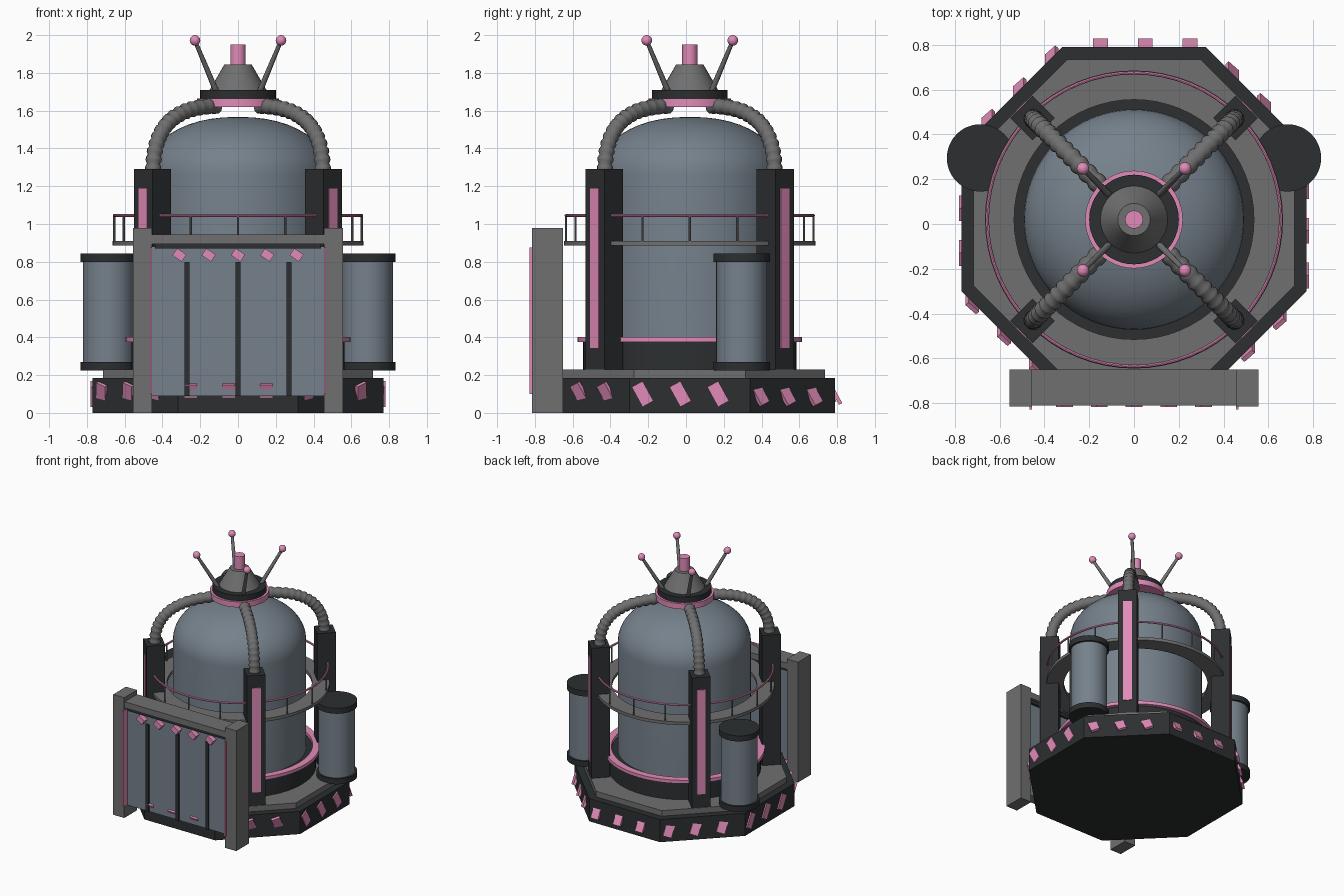
import bpy, bmesh
from math import pi, sin, cos, tan
from mathutils import Matrix, Vector

if "Cube" in bpy.data.objects:
    bpy.data.objects.remove(bpy.data.objects["Cube"])

CY = 0.02  # y of the tower axis


def material(name, rgb):
    m = bpy.data.materials.new(name)
    m.diffuse_color = (*rgb, 1)
    m.use_nodes = True
    m.node_tree.nodes["Principled BSDF"].inputs["Base Color"].default_value = m.diffuse_color
    return m


DARK = material("dark", (0.025, 0.028, 0.03))
GREY = material("grey", (0.16, 0.16, 0.16))
BLUE = material("blue_grey", (0.18, 0.22, 0.26))
PINK = material("pink", (0.75, 0.26, 0.48))
smooth = []


def finish(name, bm, mat, round_=False):
    bmesh.ops.recalc_face_normals(bm, faces=bm.faces)
    me = bpy.data.meshes.new(name)
    bm.to_mesh(me)
    bm.free()
    me.materials.append(mat)
    ob = bpy.data.objects.new(name, me)
    bpy.context.collection.objects.link(ob)
    if round_:
        smooth.append(ob)
    return ob


def box(name, mat, lo, hi):
    lo, hi = Vector(lo), Vector(hi)
    return block(name, mat, hi - lo, Matrix.Translation((lo + hi) / 2))


def block(name, mat, size, matrix):
    bm = bmesh.new()
    bmesh.ops.create_cube(bm, size=1, matrix=matrix @ Matrix.Diagonal((*size, 1)))
    return finish(name, bm, mat)


def lathe(name, mat, profile, at=(0, CY), steps=48, closed=False, turn=0):
    """Spin (radius, z) points about a vertical axis."""
    bm = bmesh.new()
    vs = [bm.verts.new((r * cos(turn), r * sin(turn), z)) for r, z in profile]
    pairs = list(zip(vs, vs[1:])) + ([(vs[-1], vs[0])] if closed else [])
    es = [bm.edges.new(p) for p in pairs]
    bmesh.ops.spin(bm, geom=vs + es, cent=(0, 0, 0), axis=(0, 0, 1), angle=2 * pi, steps=steps)
    bmesh.ops.remove_doubles(bm, verts=bm.verts, dist=1e-4)
    bmesh.ops.translate(bm, verts=bm.verts, vec=(*at, 0))
    return finish(name, bm, mat, steps > 8)


def disc(name, mat, r, z0, z1, r2=None, **kw):
    r2 = r if r2 is None else r2
    return lathe(name, mat, [(0, z0), (r, z0), (r2, z1), (0, z1)], **kw)


def ring(name, mat, r0, r1, z0, z1):
    return lathe(name, mat, [(r0, z0), (r1, z0), (r1, z1), (r0, z1)], closed=True, steps=64)


def rod(name, mat, a, b, r, r2, sides=12):
    a, b = Vector(a), Vector(b)
    d = b - a
    bm = bmesh.new()
    m = Matrix.Translation((a + b) / 2) @ d.to_track_quat('Z', 'Y').to_matrix().to_4x4()
    bmesh.ops.create_cone(bm, cap_ends=True, segments=sides, radius1=r, radius2=r2, depth=d.length, matrix=m)
    return finish(name, bm, mat, True)


# Octagonal base and upper step
K = 1 / cos(pi / 8)
disc("base", DARK, 0.77 * K, 0, 0.185, steps=8, turn=pi / 8)
disc("base_step", GREY, 0.715 * K, 0.185, 0.23, steps=8, turn=pi / 8)

# Hazard blocks round the base, all leaning towards the front
for i in range(8):
    a = i * pi / 4
    for t in (-0.25, -0.05, 0.15):
        pos = (0.77 * cos(a) - t * sin(a), CY + 0.77 * sin(a) + t * cos(a), 0.1)
        m = Matrix.Translation(pos) @ Matrix.Rotation(0.5, 4, 'X') @ Matrix.Rotation(a, 4, 'Z')
        block("base_hazard_block", PINK, (0.02, 0.066, 0.12), m)

# Main tank with domed top
dome = [(0.492 * cos(u) ** 0.9 if u < 1.57 else 0, 1.26 + 0.307 * sin(u)) for u in [k * pi / 24 for k in range(13)]]
lathe("main_tank", BLUE, [(0, 0.23), (0.492, 0.23)] + dome, steps=64)
disc("tank_foot", DARK, 0.565, 0.23, 0.375, steps=64)
ring("tank_foot_ring", PINK, 0.54, 0.595, 0.375, 0.402)

# Walkway, posts and handrail
ring("walkway", GREY, 0.535, 0.665, 0.885, 0.91)
for i in range(16):
    a = i * pi / 8
    x, y = 0.655 * cos(a), CY + 0.655 * sin(a)
    rod("rail_post", GREY, (x, y, 0.91), (x, y, 1.045), 0.006, 0.006, 8)
lathe("handrail", PINK, [(0.655 + 0.008 * cos(k * pi / 4), 1.045 + 0.008 * sin(k * pi / 4)) for k in range(8)],
      closed=True, steps=64)

# Four diagonal pillars, each with light strip, hose and antenna
for i in range(4):
    a = pi / 4 + i * pi / 2
    R = Matrix.Translation((0, CY, 0)) @ Matrix.Rotation(a, 4, 'Z')

    def at(x, z):
        return R @ Vector((x, 0, z))

    block("pillar", DARK, (0.14, 0.14, 1.06), R @ Matrix.Translation((0.64, 0, 0.76)))
    block("pillar_strip", PINK, (0.02, 0.066, 0.85), R @ Matrix.Translation((0.706, 0, 0.765)))

    # Ribbed hose along a bezier arc
    p = [Vector(q) for q in ((0.636, 1.27), (0.636, 1.52), (0.48, 1.62), (0.16, 1.625))]
    cu = bpy.data.curves.new("hose", 'CURVE')
    cu.dimensions = '3D'
    cu.bevel_depth = 1
    cu.bevel_resolution = 3
    cu.use_fill_caps = True
    sp = cu.splines.new('POLY')
    n = 45
    sp.points.add(n - 1)
    for k in range(n):
        t = k / (n - 1)
        q = p[0] * (1 - t) ** 3 + p[1] * 3 * t * (1 - t) ** 2 + p[2] * 3 * t * t * (1 - t) + p[3] * t ** 3
        sp.points[k].co = (*at(q.x, q.y), 1)
        sp.points[k].radius = 0.035 if k % 3 == 0 else 0.043
    cu.materials.append(GREY)
    bpy.context.collection.objects.link(bpy.data.objects.new("hose", cu))

    rod("antenna", GREY, at(0.15, 1.68), at(0.322, 1.97), 0.016, 0.011)
    bm = bmesh.new()
    bmesh.ops.create_uvsphere(bm, u_segments=16, v_segments=10, radius=0.028,
                              matrix=Matrix.Translation(at(0.322, 1.972)))
    finish("antenna_ball", bm, PINK, True)

# Cap on top
disc("cap_ring", PINK, 0.218, 1.62, 1.665)
disc("cap_disc", DARK, 0.2, 1.665, 1.71)
disc("cap_cone", GREY, 0.15, 1.71, 1.845, r2=0.072, steps=32)
disc("cap_light", PINK, 0.04, 1.84, 1.95, steps=24)

# Side tanks
for s in (-1, 1):
    c = (s * 0.685, 0.295)
    disc("side_tank", BLUE, 0.135, 0.25, 0.82, at=c)
    disc("side_tank_foot", DARK, 0.15, 0.225, 0.27, at=c)
    disc("side_tank_lid", DARK, 0.15, 0.8, 0.845, at=c)

# Front gate: frame, panel, bars and lights
for s in (-1, 1):
    xs = sorted((s * 0.455, s * 0.555))
    box("gate_post", GREY, (xs[0], -0.815, 0), (xs[1], -0.65, 0.98))
    box("gate_strip", PINK, (s * 0.46 - 0.006, -0.828, 0.1), (s * 0.46 + 0.006, -0.76, 0.875))
box("gate_beam", GREY, (-0.46, -0.81, 0.895), (0.46, -0.65, 0.945))
box("gate_lintel", DARK, (-0.44, -0.795, 0.87), (0.44, -0.67, 0.895))
box("gate_panel", BLUE, (-0.456, -0.775, 0.09), (0.456, -0.69, 0.88))
for x in (-0.27, 0, 0.27):
    box("gate_bar", DARK, (x - 0.013, -0.785, 0.09), (x + 0.013, -0.68, 0.8))
for i in range(-2, 3):
    m = Matrix.Translation((i * 0.155, -0.795, 0.836)) @ Matrix.Rotation(0.6, 4, 'Y')
    block("gate_hazard_block", PINK, (0.06, 0.045, 0.045), m)

# Smooth the round parts, keeping hard edges
for ob in smooth:
    ob.select_set(True)
bpy.context.view_layer.objects.active = smooth[0]
bpy.ops.object.shade_smooth_by_angle(angle=0.6)
